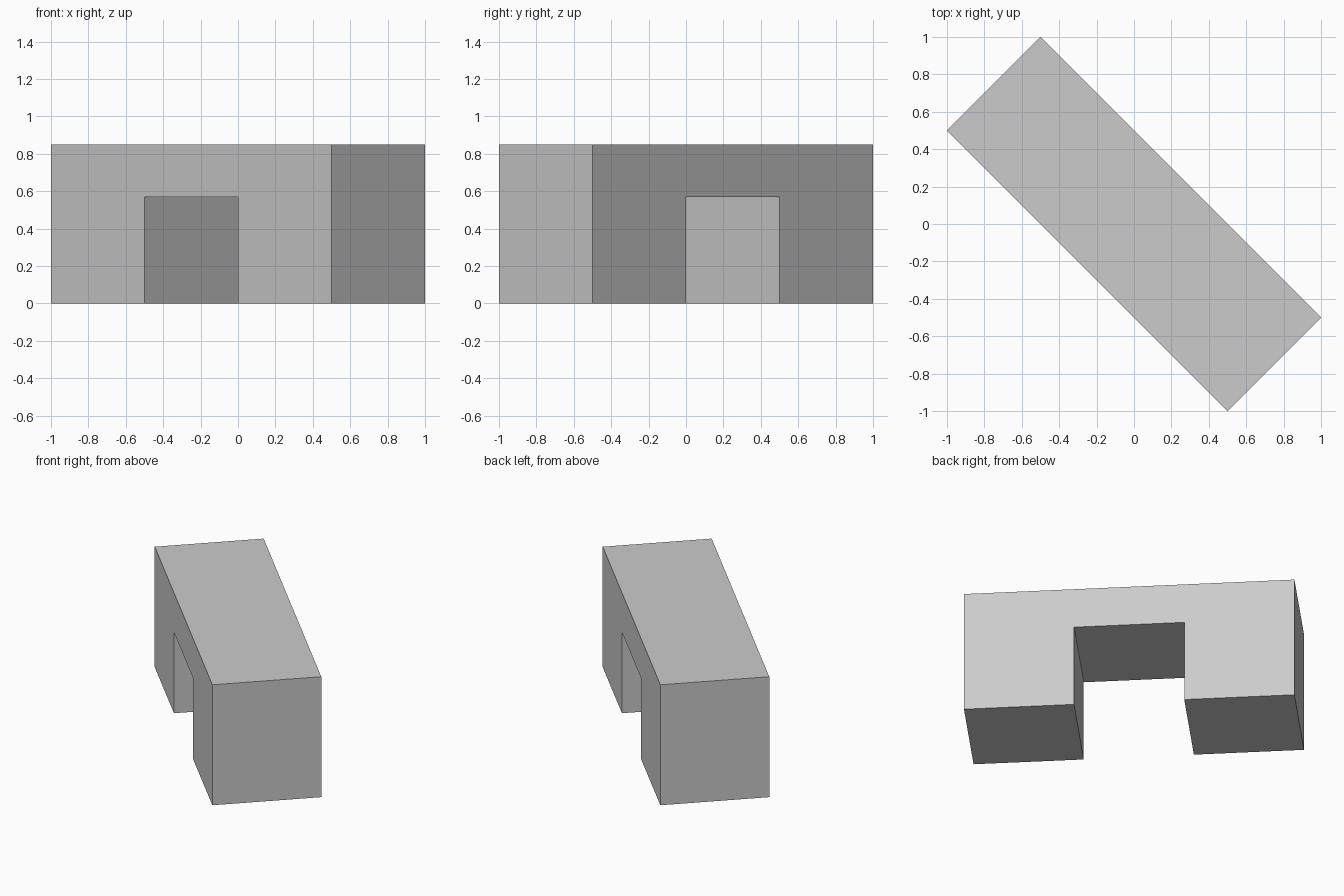
import bpy
import bmesh
from math import sqrt, radians
from mathutils import Matrix, Vector

cube = bpy.data.objects.get("Cube")
if cube:
    bpy.data.objects.remove(cube, do_unlink=True)

# Material
grey = bpy.data.materials.new("light_grey")
grey.use_nodes = True
color = (0.6, 0.6, 0.6, 1.0)
grey.diffuse_color = color
grey.node_tree.nodes["Principled BSDF"].inputs["Base Color"].default_value = color

# Sizes: the block is three square bays long, with the middle bay open
bay = sqrt(2) / 2
height = 0.85
opening = 0.57
inner, outer = bay / 2, bay * 1.5

# Archway outline, extruded through the depth of the block
profile = [(-outer, 0), (-inner, 0), (-inner, opening), (inner, opening),
           (inner, 0), (outer, 0), (outer, height), (-outer, height)]
bm = bmesh.new()
face = bm.faces.new([bm.verts.new((x, -bay / 2, z)) for x, z in profile])
result = bmesh.ops.extrude_face_region(bm, geom=[face])
moved = [v for v in result["geom"] if isinstance(v, bmesh.types.BMVert)]
bmesh.ops.translate(bm, vec=Vector((0, bay, 0)), verts=moved)
bmesh.ops.recalc_face_normals(bm, faces=bm.faces)

# Turn the block diagonally
bmesh.ops.transform(bm, matrix=Matrix.Rotation(radians(-45), 4, "Z"), verts=bm.verts)

mesh = bpy.data.meshes.new("archway_block")
bm.to_mesh(mesh)
bm.free()
mesh.materials.append(grey)
block = bpy.data.objects.new("archway_block", mesh)
bpy.context.collection.objects.link(block)
